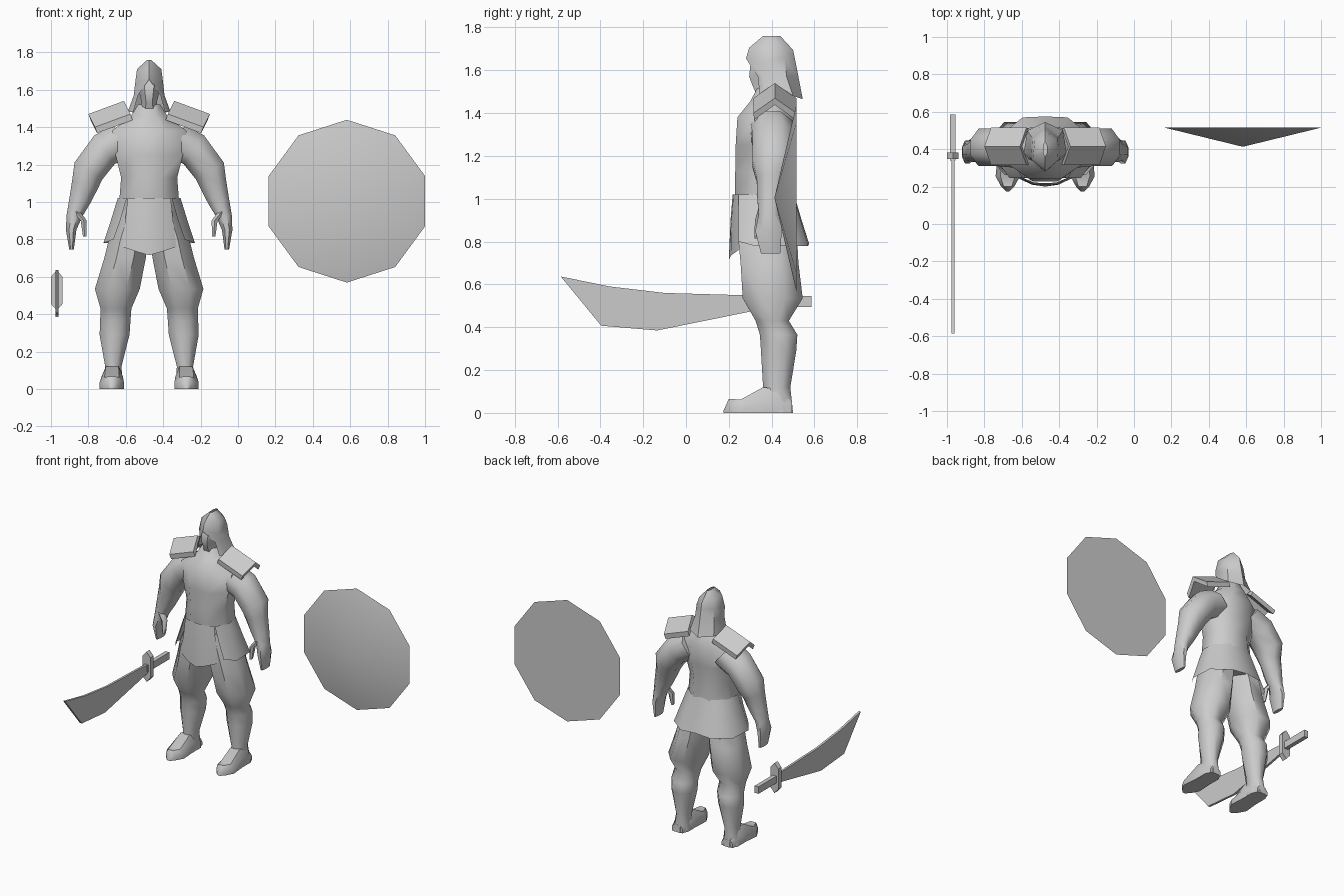
import bpy, bmesh, math
from mathutils import Vector

if "Cube" in bpy.data.objects:
    bpy.data.objects.remove(bpy.data.objects["Cube"])

CX = -0.475  # centre line of the figure

grey = bpy.data.materials.new("plain_grey")
grey.use_nodes = True
grey.diffuse_color = (0.6, 0.6, 0.6, 1)
grey.node_tree.nodes["Principled BSDF"].inputs["Base Color"].default_value = (0.6, 0.6, 0.6, 1)


def finish(name, bm, angle=50):
    """Turn a bmesh into a shaded object."""
    bmesh.ops.remove_doubles(bm, verts=bm.verts, dist=0.0005)
    bmesh.ops.recalc_face_normals(bm, faces=bm.faces)
    me = bpy.data.meshes.new(name)
    bm.to_mesh(me)
    bm.free()
    me.materials.append(grey)
    ob = bpy.data.objects.new(name, me)
    bpy.context.collection.objects.link(ob)
    me.shade_smooth()
    me.set_sharp_from_angle(angle=math.radians(angle))
    return ob


def loft(name, rows, closed=True, caps=True, angle=50):
    """Skin a list of equal-length point rows."""
    bm = bmesh.new()
    grid = [[bm.verts.new(p) for p in row] for row in rows]
    n = len(rows[0])
    for a, b in zip(grid, grid[1:]):
        for i in range(n if closed else n - 1):
            j = (i + 1) % n
            bm.faces.new((a[i], a[j], b[j], b[i]))
    if caps:
        bm.faces.new(grid[0])
        bm.faces.new(grid[-1])
    return finish(name, bm, angle)


def ring(x, y, z, rx, ry, n=8, tilt=0.0):
    """Oval ring; tilt leans its x axis down toward +x."""
    pts = []
    for i in range(n):
        a = 2 * math.pi * (i + 0.5) / n
        u, v = rx * math.cos(a) / math.cos(math.pi / n), ry * math.sin(a) / math.cos(math.pi / n)
        pts.append((x + u * math.cos(tilt), y + v, z + u * math.sin(tilt)))
    return pts


def stack(name, levels, side=1):
    """Loft of level rings given as (z, inner, outer, front, back)."""
    loft(name, [ring(CX + side * (a + b) / 2, (f + k) / 2, z, (b - a) / 2, (k - f) / 2)
                for z, a, b, f, k in levels])


# Torso, neck and head
stack("torso", [(z, -w, w, f, k) for z, w, f, k in [
    (0.84, .17, .27, .50), (1.0, .16, .228, .505), (1.13, .15, .23, .50), (1.25, .18, .232, .51),
    (1.38, .20, .24, .515), (1.455, .10, .30, .50), (1.52, .06, .335, .47)]])
stack("head", [(z, -w, w, f, k) for z, w, f, k in [
    (1.46, .065, .34, .46), (1.53, .04, .31, .46), (1.57, .05, .295, .47),
    (1.62, .062, .30, .48), (1.68, .06, .32, .48)]])


# Hood: rows of half outlines from front edge to back, mirrored
def mirrored(half, z):
    left = [(CX + d, y, z + dz) for d, y, dz in half]
    right = [(CX - d, y, z + dz) for d, y, dz in reversed(half[:-1])]
    return left + right


loft("hood", [
    mirrored([(0, .36, 0), (.01, .38, 0), (.01, .42, 0), (0, .44, 0)], 1.76),
    mirrored([(0, .295, 0), (.065, .36, .005), (.055, .45, 0), (0, .5, -.01)], 1.705),
    mirrored([(0, .28, 0), (.075, .345, -.02), (.068, .46, 0), (0, .508, 0)], 1.655),
    mirrored([(.06, .335, 0), (.082, .36, 0), (.075, .47, 0), (0, .525, 0)], 1.57),
    mirrored([(.085, .345, 0), (.115, .38, 0), (.095, .5, 0), (0, .545, -.015)], 1.48),
], closed=False, caps=False)

# Tunic: front flap and the skirt wrapped round sides and back
loft("front_flap", [
    mirrored([(.115, .245, 0), (.06, .222, 0), (0, .218, 0)], 1.02),
    mirrored([(.128, .245, 0), (.065, .212, 0), (0, .208, 0)], 0.9),
    mirrored([(.145, .245, .045), (.07, .21, .02), (0, .2, 0)], 0.715),
], closed=False, caps=False)
loft("skirt", [
    mirrored([(.12, .245, 0), (.168, .33, 0), (.16, .43, 0), (.08, .5, 0), (0, .505, 0)], 1.02),
    mirrored([(.155, .245, 0), (.205, .32, 0), (.2, .45, 0), (.1, .535, 0), (0, .54, 0)], 0.9),
    mirrored([(.19, .245, .02), (.245, .32, 0), (.235, .48, 0), (.12, .57, 0), (0, .575, .01)], 0.78),
], closed=False, caps=False)

for side, word in ((1, "left"), (-1, "right")):
    # Baggy trouser leg and boot shaft
    stack(word + "_leg", [
        (.95, .0, .15, .25, .49), (.80, .005, .215, .245, .52), (.70, .018, .24, .255, .525),
        (.535, .05, .29, .265, .545), (.43, .095, .26, .325, .48), (.365, .10, .262, .345, .52),
        (.29, .105, .265, .35, .515), (.12, .148, .235, .36, .487), (.0, .14, .255, .365, .50)], side)

    # Foot: cross-sections from heel to pointed toe
    rows = []
    for y, inner, outer, top in [(.495, .155, .24, .05), (.43, .142, .255, .11), (.36, .14, .255, .12),
                                 (.255, .135, .265, .062), (.2, .165, .235, .066), (.175, .19, .21, .01)]:
        w = (outer - inner) * 0.2
        rows.append([(CX + side * d, y, z) for d, z in
                     ((inner, 0), (inner, top * .55), (inner + w, top), (outer - w, top),
                      (outer, top * .55), (outer, 0))])
    loft(word + "_foot", rows, angle=40)

    # Arm and hand: (offset, y, z, half width, half depth, lean)
    arm = [(.13, .40, 1.33, .10, .10, .9), (.238, .41, 1.28, .094, .10, .95),
           (.325, .41, 1.165, .087, .10, .55), (.345, .40, 1.09, .072, .07, .4),
           (.372, .395, 1.0, .057, .062, .15), (.40, .39, .925, .042, .05, .1),
           (.417, .385, .85, .028, .062, 0), (.415, .395, .745, .012, .045, 0)]
    loft(word + "_arm", [ring(CX + side * d, y, z, rx, ry, 8, side * lean)
                         for d, y, z, rx, ry, lean in arm])
    thumb = [(.39, .365, .95, .02, .025), (.35, .345, .90, .016, .02), (.345, .335, .815, .009, .014)]
    loft(word + "_thumb", [ring(CX + side * d, y, z, rx, ry, 6) for d, y, z, rx, ry in thumb])

    # Shoulder plate: roof-shaped slab sloping outward
    rows = []
    for d, z in ((.135, 1.54), (.325, 1.47)):
        roof = [(-.035, -.1, -.07), (0, 0, 0), (-.035, .1, -.07)]
        under = [(a - .012, b * .97, c - .032) for a, b, c in reversed(roof)]
        rows.append([(CX + side * (d + a), .415 + b, z + c) for a, b, c in roof + under])
    loft(word + "_shoulder_plate", rows, angle=30)

# Shield: shallow ten-sided cone pointing forward
bm = bmesh.new()
rim = [bm.verts.new((.582 + .435 * math.sin(math.tau * i / 10) * .965 / .955, .515,
                     1.004 + .435 * math.cos(math.tau * i / 10))) for i in range(10)]
boss = bm.verts.new((.582, .413, 1.004))
for i in range(10):
    bm.faces.new((rim[i], rim[(i + 1) % 10], boss))
bm.faces.new(rim)
finish("shield", bm, 30)


# Sword: curved blade, guard and grip
def plate(name, outline, x, half):
    loft(name, [[(x + s * half, y, z) for y, z in outline] for s in (-1, 1)], angle=30)


SX = -0.969
plate("blade", [(-.585, .637), (-.355, .59), (-.1, .56), (.25, .55), (.36, .545), (.36, .485),
                (.31, .475), (-.135, .385), (-.396, .407)], SX, .008)
plate("grip", [(.34, .495), (.34, .545), (.585, .545), (.585, .495)], SX, .015)
guard = [(0, .635), (.031, .6), (.031, .455), (0, .42), (-.031, .455), (-.031, .6)]
loft("guard", [[(SX + a, y, z) for a, z in guard] for y in (.347, .383)], angle=30)
